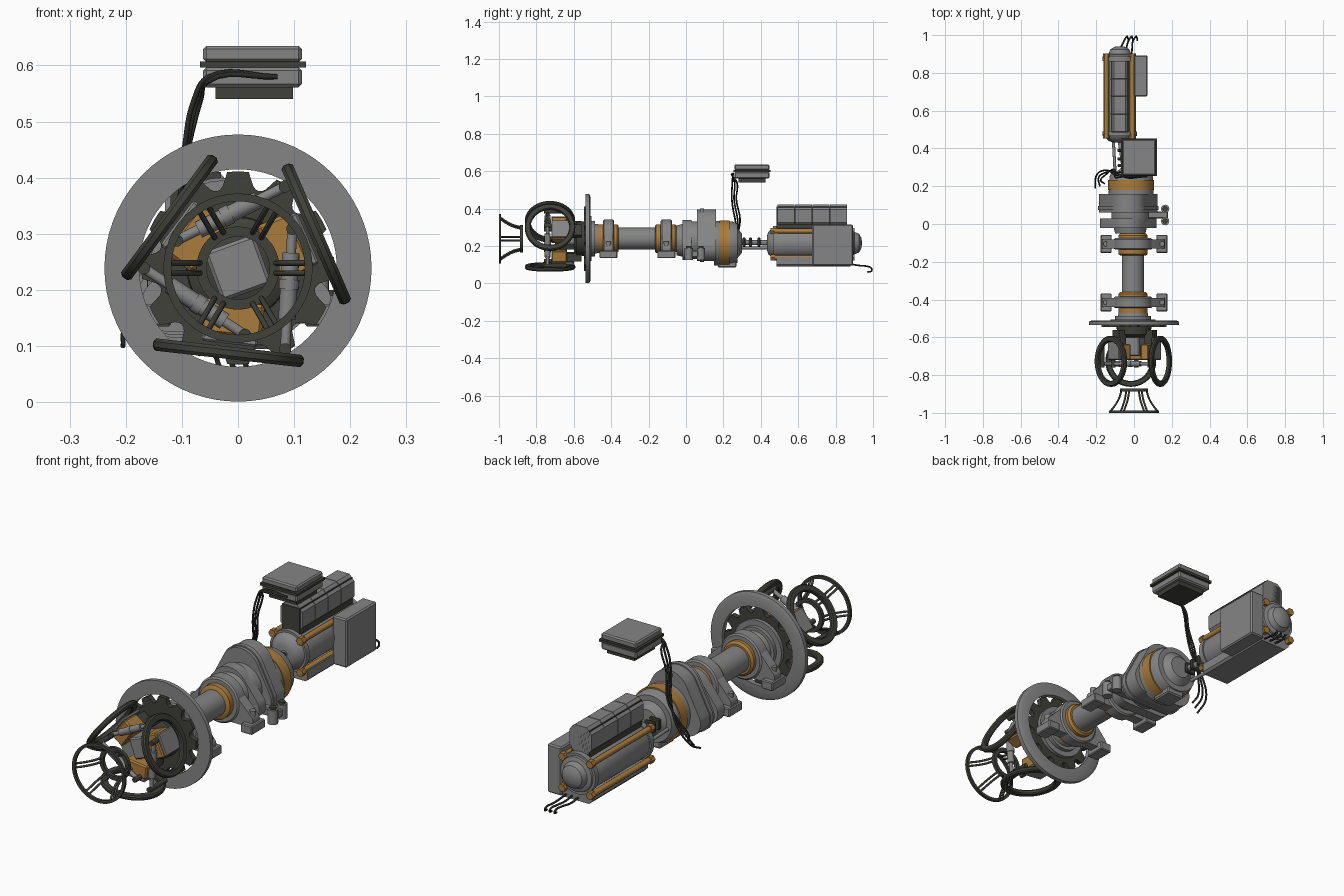
import bpy, bmesh, math
from mathutils import Matrix, Vector

if "Cube" in bpy.data.objects:
    bpy.data.objects.remove(bpy.data.objects["Cube"])

def mat(name, r, g, b):
    m = bpy.data.materials.new(name)
    m.diffuse_color = (r, g, b, 1)
    m.use_nodes = True
    m.node_tree.nodes["Principled BSDF"].inputs["Base Color"].default_value = m.diffuse_color
    return m

GREY = mat("machined grey", .23, .235, .23)
DARK = mat("dark olive", .052, .052, .042)
BRASS = mat("brass", .40, .20, .045)
CABLE = mat("cable black", .022, .023, .02)
I = Matrix.Identity(4)
CX, CZ = -.005, .239          # main axis

def finish(name, bm, m, M=I, smooth=True):
    bmesh.ops.transform(bm, matrix=M, verts=bm.verts)
    bmesh.ops.recalc_face_normals(bm, faces=bm.faces)
    me = bpy.data.meshes.new(name)
    bm.to_mesh(me); bm.free()
    me.materials.append(m)
    o = bpy.data.objects.new(name, me)
    bpy.context.collection.objects.link(o)
    if smooth:
        bpy.ops.object.select_all(action='DESELECT')
        o.select_set(True)
        bpy.context.view_layer.objects.active = o
        bpy.ops.object.shade_smooth_by_angle(angle=math.radians(35))
    return o

def lathe(name, prof, m, M=I, n=40, closed=False):
    """Revolve (y, radius) points about the local y axis."""
    bm = bmesh.new()
    rings = [[bm.verts.new((r*math.cos(2*math.pi*i/n), y, r*math.sin(2*math.pi*i/n)))
              for i in range(n)] for y, r in prof]
    pairs = list(zip(rings, rings[1:])) + ([(rings[-1], rings[0])] if closed else [])
    for a, b in pairs:
        for i in range(n):
            j = (i+1) % n
            bm.faces.new((a[i], a[j], b[j], b[i]))
    if not closed:
        bm.faces.new(rings[0]); bm.faces.new(rings[-1])
    return finish(name, bm, m, M)

def ring(name, y0, y1, r0, r1, m, M=I, n=48):
    return lathe(name, [(y0, r0), (y0, r1), (y1, r1), (y1, r0)], m, M, n, True)

def box(name, lo, hi, m, M=I, bev=0.0):
    bm = bmesh.new()
    bmesh.ops.create_cube(bm, size=1)
    for v in bm.verts:
        v.co = [l+(h-l)*(c+.5) for l, h, c in zip(lo, hi, v.co)]
    if bev:
        bmesh.ops.bevel(bm, geom=bm.edges[:], offset=bev, segments=1, affect='EDGES')
    return finish(name, bm, m, M, False)

def slab(name, pts, y0, y1, m, M=I, smooth=True):
    """Extrude an (x, z) outline along y."""
    bm = bmesh.new()
    f = bm.faces.new([bm.verts.new((x, y0, z)) for x, z in pts])
    g = bmesh.ops.extrude_face_region(bm, geom=[f])
    for v in g['geom']:
        if isinstance(v, bmesh.types.BMVert):
            v.co.y = y1
    return finish(name, bm, m, M, smooth)

def rod(name, a, b, r, m, M=I, n=16):
    a, b = Vector(a), Vector(b)
    R = Vector((0, 1, 0)).rotation_difference(b-a).to_matrix().to_4x4()
    return lathe(name, [(0, r), ((b-a).length, r)], m, M @ Matrix.Translation(a) @ R, n)

def tube(name, pts, r, m):
    c = bpy.data.curves.new(name, 'CURVE')
    c.dimensions = '3D'; c.bevel_depth = r; c.bevel_resolution = 2
    c.resolution_u = 6; c.use_fill_caps = True
    s = c.splines.new('BEZIER')
    s.bezier_points.add(len(pts)-1)
    for p, q in zip(s.bezier_points, pts):
        p.co = q
        p.handle_left_type = p.handle_right_type = 'AUTO'
    c.materials.append(m)
    o = bpy.data.objects.new(name, c)
    bpy.context.collection.objects.link(o)

def hull(circles, n=32):
    """Convex outline around (x, z, r) circles."""
    P = sorted({(round(x+r*math.cos(2*math.pi*i/n), 5), round(z+r*math.sin(2*math.pi*i/n), 5))
                for x, z, r in circles for i in range(n)})
    def half(ps):
        h = []
        for p in ps:
            while len(h) > 1 and (h[-1][0]-h[-2][0])*(p[1]-h[-2][1]) <= (h[-1][1]-h[-2][1])*(p[0]-h[-2][0]):
                h.pop()
            h.append(p)
        return h[:-1]
    return half(P) + half(P[::-1])

AX = Matrix.Translation((CX, 0, CZ))
A0 = Matrix.Translation((0, 0, CZ))

# front flared cage
ring("cage_front_ring", -1, -.988, .119, .133, DARK, A0)
ring("cage_rear_ring", -.888, -.872, .056, .074, DARK, A0)
for k in range(6):
    a = math.radians(60*k)
    c, s = math.cos(a), math.sin(a)
    for t in (-.009, .009):
        tube("cage_spoke", [(r*c-t*s, y, CZ+r*s+t*c) for y, r in
             ((-.993, .126), (-.955, .097), (-.92, .078), (-.88, .066))], .005, DARK)

# three tilted wheels with pistons and brass carriers
for k in range(3):
    R = A0 @ Matrix.Rotation(-math.radians(23.5+120*k), 4, 'Y')
    W = R @ Matrix.Translation((.152, -.727, 0)) @ Matrix.Rotation(math.pi/2, 4, 'Z')
    lathe("wheel_rim", [(-.011, .108), (-.011, .130), (-.005, .135), (.005, .135), (.011, .130),
                        (.011, .108), (.006, .104), (-.006, .104)], DARK, W, 56, True)
    box("wheel_side_plate", (.122, -.72, -.05), (.136, -.6, .05), GREY, R, .004)
    box("brass_carrier", (.06, -.72, -.055), (.122, -.635, .055), BRASS, R, .006)
    box("carrier_bracket", (.075, -.635, -.03), (.12, -.56, .03), DARK, R)
    P = A0 @ Matrix.Rotation(-math.radians(120*k), 4, 'Y')
    a, b = Vector((.097, -.74, .07)), Vector((.084, -.74, -.145))
    rod("piston_rod", a, b, .009, GREY, P)
    rod("piston_cylinder", a.lerp(b, .2), a.lerp(b, .75), .0155, GREY, P)
    rod("piston_collar", a.lerp(b, .42), a.lerp(b, .5), .018, GREY, P)
    for e in (a, b):
        rod("piston_pin", e+Vector((0, -.02, 0)), e+Vector((0, .1, 0)), .011, DARK, P)

# central hub, notched disc and large flange
box("hub_block", (-.047, -.7, -.047), (.047, -.54, .047), GREY,
    A0 @ Matrix.Rotation(math.radians(-20), 4, 'Y'), .006)
lathe("hub_base", [(-.6, .065), (-.585, .09), (-.54, .092)], DARK, A0)
gear = []
for i in range(168):
    t = (i % 14)/14
    r = .172 - (.03*math.sqrt(max(0, 1-((t-.5)/.24)**2)))
    a = 2*math.pi*i/168
    gear.append((r*math.cos(a), r*math.sin(a)))
slab("notched_disc", gear, -.545, -.522, DARK, A0)
lathe("large_flange", [(-.536, .176), (-.536, .238), (-.517, .238), (-.51, .222), (-.51, .176)],
      GREY, A0, 72, True)
lathe("rear_collar", [(-.522, .12), (-.505, .12), (-.505, .095), (-.487, .095), (-.487, .08), (-.46, .075)], GREY, AX)

# main shaft with two bearing clamps
lathe("main_shaft", [(-.5, .059), (.02, .059)], GREY, AX)
for y in (-.415, -.105):
    lathe("brass_sleeve", [(y-.062, .066), (y-.055, .077), (y+.045, .077), (y+.055, .068)], BRASS, AX)
    lathe("bearing_ring", [(y-.03, .095), (y-.024, .102), (y+.024, .102), (y+.03, .095)], GREY, AX)
    slab("bearing_base", hull([(-.01, .25, .085), (-.14, .185, .03), (.135, .185, .03)]), y-.024, y+.024, GREY)
    for s in (-1, 1):
        box("bearing_foot", (s*.148-.029, y-.048, .135), (s*.148+.029, y+.048, .175), GREY, I, .004)
        rod("foot_bolt", (s*.148, y, .17), (s*.148, y, .225), .014, GREY)

# gearbox
tri = [(-.03, .3, .095), (-.115, .19, .07), (.055, .19, .07)]
slab("gearbox_front_plate", hull([(-.03, .25, .09), (-.12, .185, .06), (.06, .185, .06)]), -.02, .03, GREY)
lathe("gearbox_neck", [(-.05, .08), (.03, .1), (.07, .1)], GREY, Matrix.Translation((-.02, 0, .23)))
slab("gearbox_housing", hull(tri), .06, .16, GREY)
slab("gearbox_rim", hull([(x, z, r+.005) for x, z, r in tri]), .075, .095, GREY)
G = Matrix.Translation((-.015, 0, .215))
lathe("gearbox_rear_drum", [(.15, .12), (.25, .115), (.275, .105), (.275, .08), (.3, .05)], GREY, G)
ring("brass_band", .18, .232, .1, .122, BRASS, G)
box("motor_lug", (-.06, .17, .085), (.03, .27, .13), GREY, I, .006)
box("mount_arm", (.05, .03, .14), (.18, .065, .175), GREY, I, .004)
for y in (.015, .08):
    rod("mount_bolt", (.165, y, .125), (.165, y, .19), .022, GREY)
    rod("mount_bolt_cap", (.165, y, .19), (.165, y, .2), .014, DARK)

# coupling between gearbox and motor
rod("coupling_shaft", (-.05, .28, .22), (-.075, .46, .217), .014, GREY)
for y in (.31, .345, .39):
    box("coupling_yoke", (-.088, y-.008, .195), (-.036, y+.008, .245), DARK, I, .004)
rod("tie_rod", (-.1, .27, .19), (-.11, .46, .19), .008, GREY)

# motor body
M2 = Matrix.Translation((-.075, 0, .215))
lathe("motor_body", [(.432, .035), (.44, .06), (.465, .082), (.48, .086), (.87, .086), (.895, .078),
                     (.9, .06), (.925, .05), (.938, .028), (.94, .01)], GREY, M2)
for y in (.478, .875):
    ring("motor_end_ring", y-.012, y+.012, .07, .092, GREY, M2)
for x in (-.147, -.008):
    for z in (.28, .138):
        rod("brass_tie_rod", (x, .47, z), (x, .9, z), .0125, BRASS)
        for y in (.465, .89):
            rod("tie_rod_nut", (x, y-.012, z), (x, y+.012, z), .018, BRASS, I, 6)
slab("lower_tray", [(-.15, .14), (-.15, .11), (-.13, .09), (0, .09), (.01, .1), (.01, .14)],
     .485, .88, GREY, I, False)
box("side_box", (.0, .675, .095), (.072, .893, .315), GREY, I, .006)

# four-cell octagonal battery pack
for k in range(4):
    y = .489 + k*.094
    slab("battery_cell", [(-.105, .3), (-.045, .3), (-.02, .325), (-.02, .395), (-.045, .422),
         (-.105, .422), (-.13, .395), (-.13, .325)], y, y+.091, GREY, I, False)
box("battery_core", (-.12, .485, .29), (-.03, .862, .41), DARK)

# raised control box
box("control_lid", (-.062, .258, .606), (.114, .447, .635), GREY, I, .006)
box("control_seal", (-.068, .253, .596), (.121, .452, .607), DARK)
box("control_base", (-.062, .258, .561), (.114, .447, .597), GREY, I, .006)
box("control_foot", (-.04, .28, .54), (.098, .425, .562), DARK)

# cables
for d in (0, .012, .024):
    tube("control_cable", [(.07, .252, .58), (-.055, .25, .578-d*.3), (-.078+d*.5, .248+d, .54), (-.096+d*.3, .245+d, .45),
         (-.11, .265+d, .33), (-.15, .285-d, .23), (-.2+d, .255-d, .14+d), (-.205+d*2, .19+d, .1+d)], .0045, CABLE)
    tube("rear_cable", [(-.075+d*2.5, .87, .105), (-.07+d*2.5, .93, .095), (-.055+d*2, .965, .092),
         (-.04+d*2, .99, .082), (-.035+d*2, .993, .068), (-.03+d*2, .97, .06)], .0045, CABLE)
